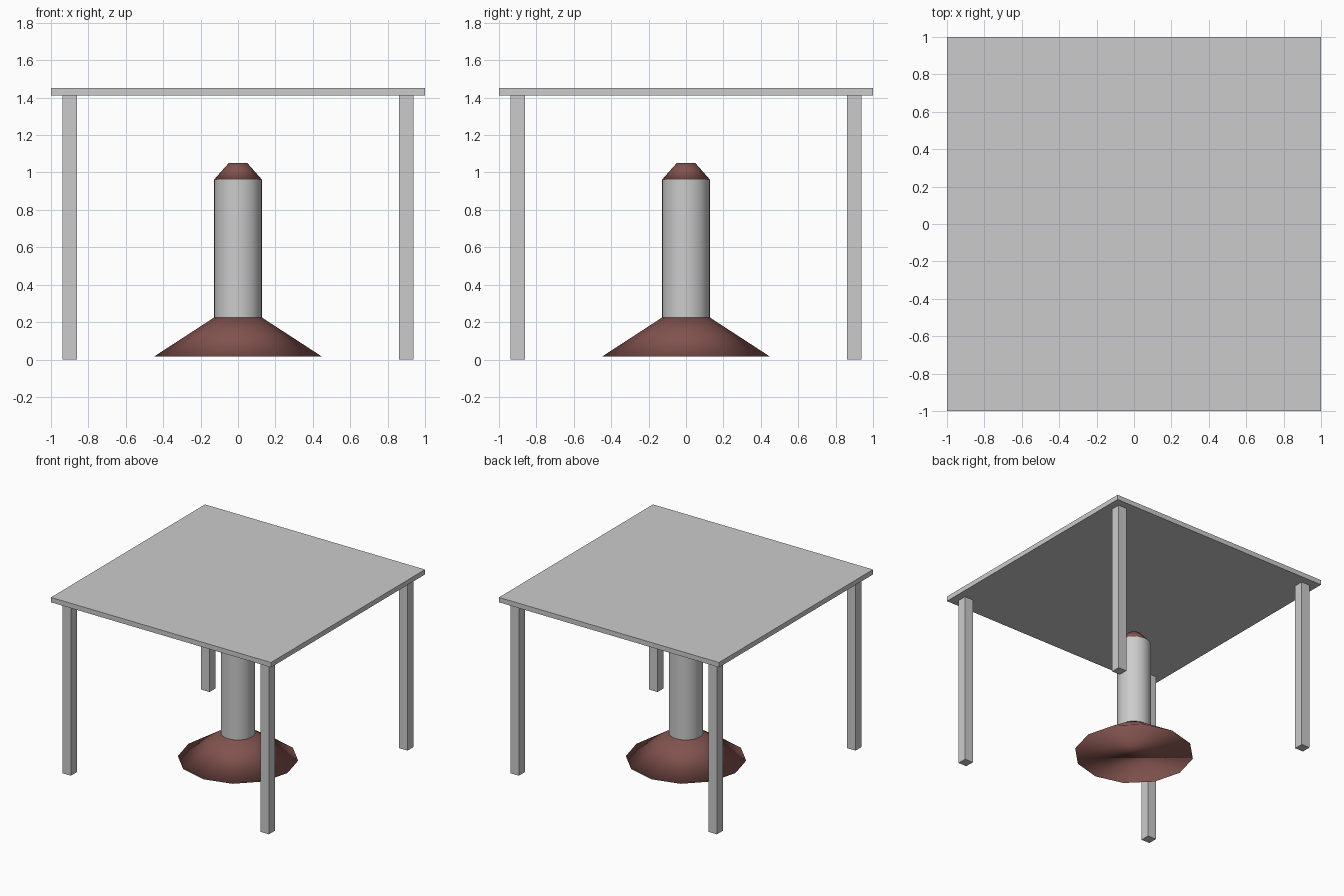
import bpy, math

if "Cube" in bpy.data.objects:
    bpy.data.objects.remove(bpy.data.objects["Cube"])

RED = bpy.data.materials.new("dull_red")
RED.diffuse_color = (0.22, 0.085, 0.075, 1)
RED.use_nodes = True
RED.node_tree.nodes["Principled BSDF"].inputs["Base Color"].default_value = RED.diffuse_color


def box(name, centre, size):
    bpy.ops.mesh.primitive_cube_add(size=1, location=centre)
    ob = bpy.context.object
    ob.name = name
    ob.scale = size
    bpy.ops.object.transform_apply(location=False, rotation=False, scale=True)
    return ob


def frustum(name, sides, r_low, r_high, z0, z1, material=None):
    bpy.ops.mesh.primitive_cone_add(vertices=sides, radius1=r_low, radius2=r_high,
                                    depth=z1 - z0, location=(0, 0, (z0 + z1) / 2))
    ob = bpy.context.object
    ob.name = name
    if material:
        ob.data.materials.append(material)
    return ob


# Table top
box("table_top", (0, 0, 1.432), (2, 2, 0.04))

# Four square legs
for side_y, y in (("front", -0.9), ("back", 0.9)):
    for side_x, x in (("left", -0.9), ("right", 0.9)):
        box(f"{side_y}_{side_x}_leg", (x, y, 0.706), (0.076, 0.076, 1.412))

# Flared twelve-sided foot, softly shaded all over
frustum("pedestal_foot", 12, 0.45, 0.127, 0.015, 0.225, RED)
bpy.ops.object.shade_smooth()

# Round column
frustum("pedestal_column", 32, 0.127, 0.127, 0.225, 0.963)
bpy.ops.object.shade_smooth_by_angle(angle=math.radians(30))

# Tapered cap on the column
frustum("pedestal_cap", 12, 0.127, 0.05, 0.963, 1.05, RED)
bpy.ops.object.shade_smooth()
